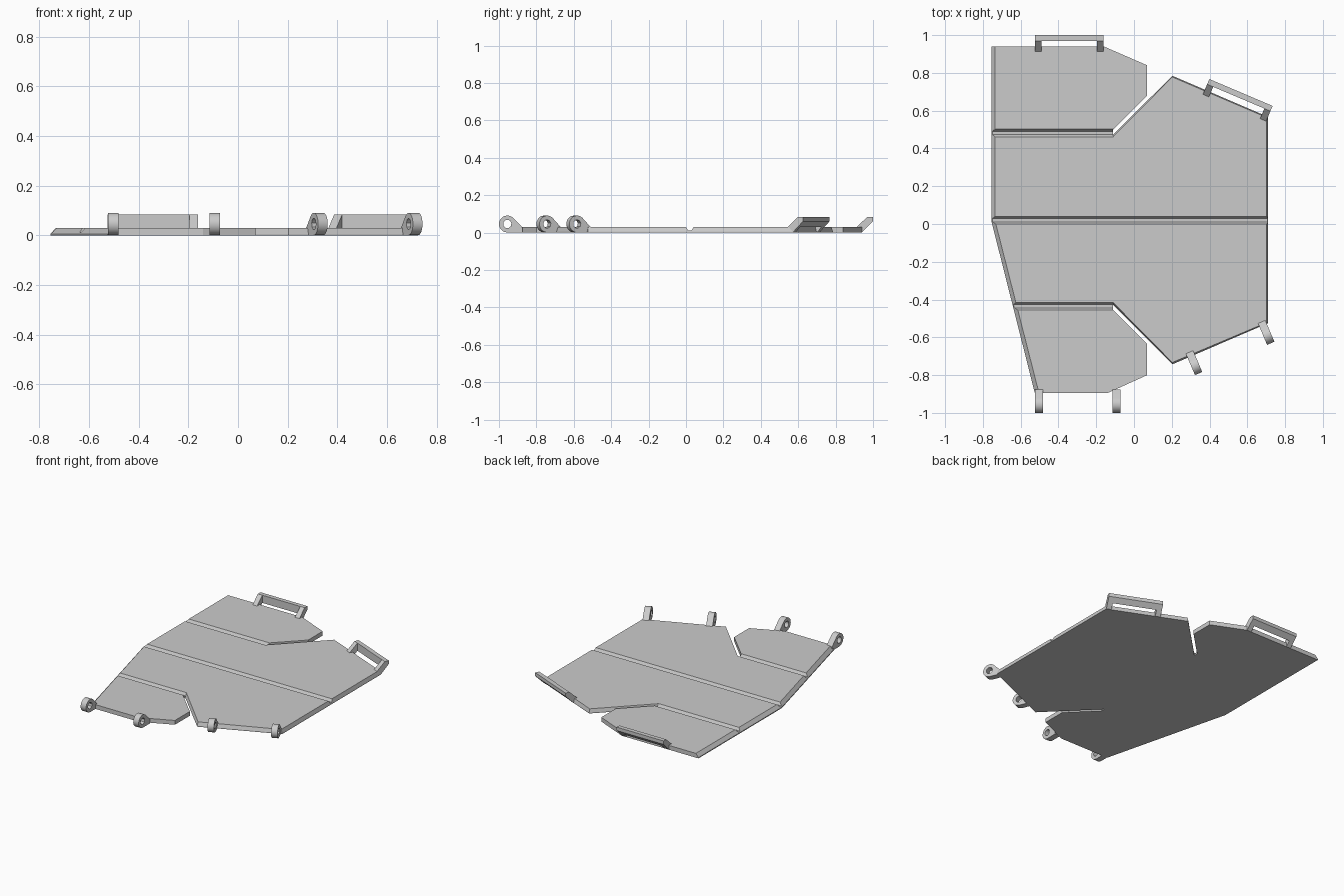
import bpy, bmesh, math
from mathutils import Matrix

if "Cube" in bpy.data.objects:
    bpy.data.objects.remove(bpy.data.objects["Cube"], do_unlink=True)

grey = bpy.data.materials.new("plain grey")
grey.use_nodes = True
grey.diffuse_color = (0.6, 0.6, 0.6, 1)
grey.node_tree.nodes["Principled BSDF"].inputs["Base Color"].default_value = (0.6, 0.6, 0.6, 1)


def loft(name, rings, holes=False):
    """Solid through matching closed loops; with holes=True the ends stay open."""
    bm = bmesh.new()
    loops = [[bm.verts.new(p) for p in ring] for ring in rings]
    n = len(loops[0])
    pairs = list(zip(loops, loops[1:]))
    if holes:
        pairs.append((loops[-1], loops[0]))
    for a, b in pairs:
        for i in range(n):
            j = (i + 1) % n
            bm.faces.new((a[i], a[j], b[j], b[i]))
    if not holes:
        bm.faces.new(loops[0])
        bm.faces.new(loops[-1])
    bmesh.ops.recalc_face_normals(bm, faces=bm.faces)
    me = bpy.data.meshes.new(name)
    bm.to_mesh(me)
    bm.free()
    me.materials.append(grey)
    ob = bpy.data.objects.new(name, me)
    bpy.context.collection.objects.link(ob)
    return ob


def prism(name, profile, x0, x1):
    """Extrude a (y, z) profile along x."""
    return loft(name, [[(x, y, z) for y, z in profile] for x in (x0, x1)])


def place(ob, x, y, angle):
    ob.matrix_world = Matrix.Translation((x, y, 0)) @ Matrix.Rotation(angle, 4, 'Z')


# Plate: outline at the bottom and, slightly inset on sloped edges, at the top
bottom = [(-.755, .94), (-.755, .015), (-.525, -.895), (-.14, -.895), (.07, -.80),
          (.07, -.635), (-.11, -.455), (-.11, -.428), (.203, -.743), (.71, -.525),
          (.71, .567), (.203, .785), (-.11, .473), (-.11, .50), (.07, .68),
          (.07, .84), (-.16, .94)]
top = list(bottom)
for i, p in {0: (-.735, .94), 1: (-.735, .015), 2: (-.503, -.895), 7: (-.11, -.416),
             8: (.203, -.733), 9: (.702, -.522), 10: (.702, .564),
             11: (.203, .778), 12: (-.11, .463)}.items():
    top[i] = p
plate = loft("plate", [[(x, y, z) for x, y in o]
                       for o, z in ((bottom, 0), (bottom, .006), (top, .03))])

# Grooves cut across the top
for y, x_end in ((.482, -.108), (.02, .9), (-.435, -.108)):
    cutter = prism("groove_cutter", [(y - .028, .042), (y - .009, .012),
                                     (y + .009, .012), (y + .028, .042)], -.9, x_end)
    cutter.hide_render = True
    mod = plate.modifiers.new("groove", 'BOOLEAN')
    mod.operation = 'DIFFERENCE'
    mod.solver = 'EXACT'
    mod.object = cutter
    bpy.context.view_layer.objects.active = plate
    bpy.ops.object.modifier_apply(modifier=mod.name)
    bpy.data.objects.remove(cutter, do_unlink=True)

# Hinge eyelets: outer loop is a round head with a foot, inner loop is the hole
cy, cz, r, steps = -.06, .046, .045, 18
arc = [math.radians(45 + 225 * i / steps) for i in range(steps + 1)]
outer = [(cy + r * math.cos(a), cz + r * math.sin(a)) for a in arc]
outer += [(cy, 0), (.02, 0), (.02, .028)]
ang = arc + [math.radians(a) for a in (285, 325, 372)]
inner = [(cy + .022 * math.cos(a), cz + .022 * math.sin(a)) for a in ang]
tilt = math.radians(23)
for i, (x, y, a) in enumerate([(-.502, -.895, 0), (-.093, -.895, 0),
                               (.301, -.695, tilt), (.683, -.535, tilt)]):
    w = .021
    ring = loft("hinge_eyelet_%d" % (i + 1),
                [[(s, u, v) for u, v in loop]
                 for loop, s in ((outer, -w), (outer, w), (inner, w), (inner, -w))], holes=True)
    place(ring, x, y, a)
    bpy.ops.object.select_all(action='DESELECT')
    ring.select_set(True)
    bpy.context.view_layer.objects.active = ring
    bpy.ops.object.shade_smooth_by_angle(angle=math.radians(30))

# Latch loops: two slanted arms carrying a bar
arm = [(-.028, 0), (-.028, .03), (.03, .084), (.03, .03), (0, 0)]
bar = [(.03, .03), (.03, .084), (.06, .084), (.06, .06)]
half = .182
for side, x, y, a in (("left", .543, .641, -tilt), ("right", -.343, .94, 0)):
    parts = [prism(side + "_latch_bar", bar, -half, half),
             prism(side + "_latch_arm_a", arm, -half, -half + .035),
             prism(side + "_latch_arm_b", arm, half - .035, half)]
    for ob in parts:
        place(ob, x, y, a)
